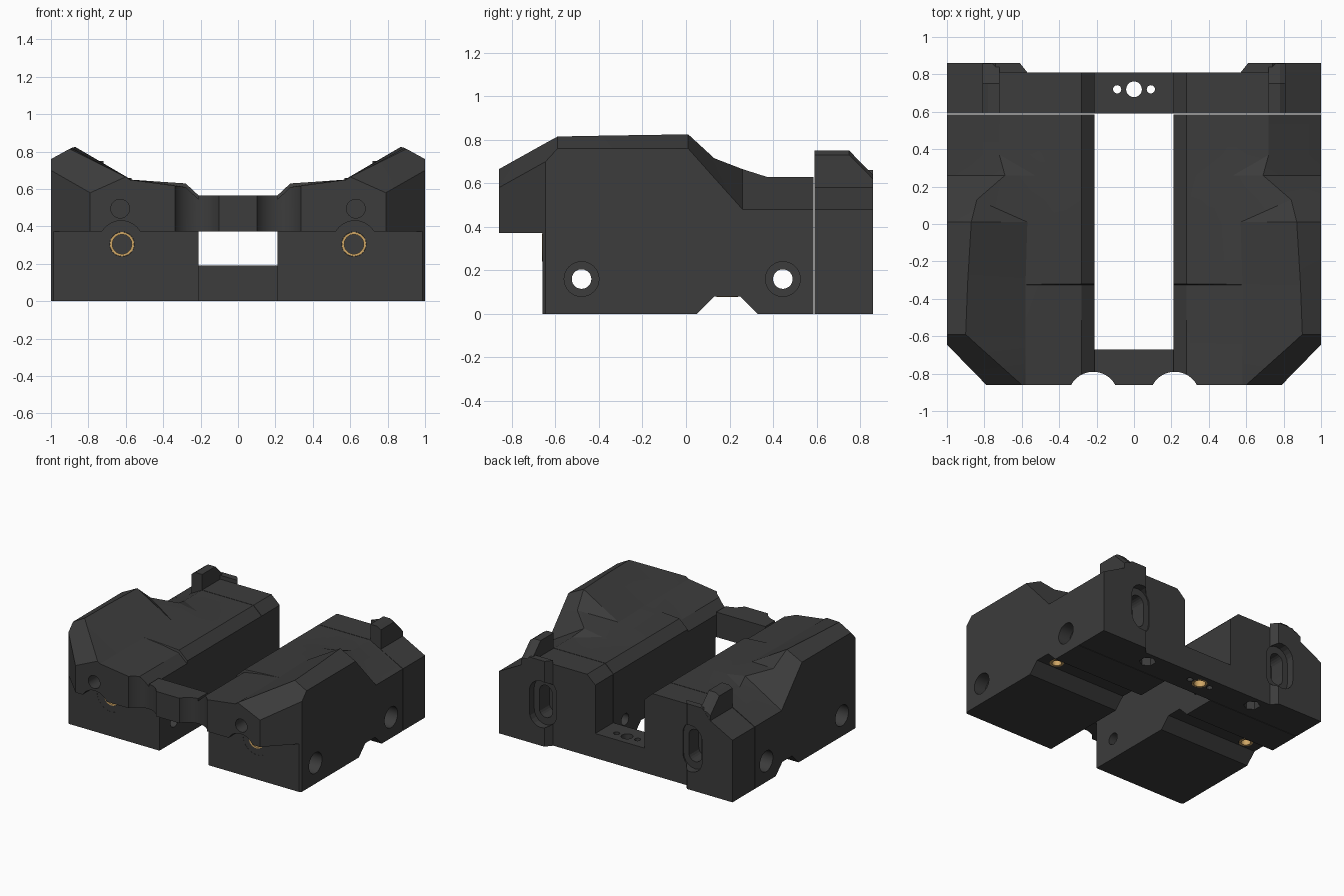
import bpy, bmesh, math
from mathutils import Matrix, Vector

if "Cube" in bpy.data.objects:
    bpy.data.objects.remove(bpy.data.objects["Cube"])


def material(name, rgb):
    m = bpy.data.materials.new(name)
    m.diffuse_color = (*rgb, 1)
    m.use_nodes = True
    m.node_tree.nodes["Principled BSDF"].inputs["Base Color"].default_value = m.diffuse_color
    return m


DARK = material("dark_grey", (0.045, 0.045, 0.045))
BRASS = material("brass", (0.62, 0.38, 0.13))


def finish(name, bm, mat=DARK):
    bmesh.ops.recalc_face_normals(bm, faces=bm.faces)
    me = bpy.data.meshes.new(name)
    bm.to_mesh(me)
    bm.free()
    ob = bpy.data.objects.new(name, me)
    bpy.context.collection.objects.link(ob)
    if mat:
        me.materials.append(mat)
    return ob


def loft(name, sections, tri=False):
    """Solid through closed rings of points."""
    bm = bmesh.new()
    rings = [[bm.verts.new(p) for p in s] for s in sections]
    n = len(rings[0])
    for a, b in zip(rings, rings[1:]):
        for i in range(n):
            j = (i + 1) % n
            bm.faces.new((a[i], a[j], b[j], b[i]))
    caps = [bm.faces.new(rings[0]), bm.faces.new(rings[-1])]
    if tri:
        bmesh.ops.triangulate(bm, faces=[f for f in bm.faces if f not in caps])
    return finish(name, bm)


def along_y(pts, y):
    return [(x, y, z) for x, z in pts]


def box(name, lo, hi):
    q = [(lo[0], lo[1]), (hi[0], lo[1]), (hi[0], hi[1]), (lo[0], hi[1])]
    return loft(name, [[(x, y, z) for x, y in q] for z in (lo[2], hi[2])])


def rod(name, start, axis, length, r, mat=DARK, n=32):
    bm = bmesh.new()
    d = Vector(axis).normalized()
    m = Matrix.Translation(Vector(start) + d * length / 2) @ d.to_track_quat('Z', 'Y').to_matrix().to_4x4()
    bmesh.ops.create_cone(bm, cap_ends=True, segments=n, radius1=r, radius2=r, depth=length, matrix=m)
    return finish(name, bm, mat)


def apply(ob):
    bpy.context.view_layer.update()
    dg = bpy.context.evaluated_depsgraph_get()
    me = bpy.data.meshes.new_from_object(ob.evaluated_get(dg))
    ob.modifiers.clear()
    ob.data = me


def cut(ob, cutter):
    cutter.hide_render = True
    m = ob.modifiers.new("cut", 'BOOLEAN')
    m.operation, m.solver, m.object = 'DIFFERENCE', 'EXACT', cutter
    apply(ob)
    bpy.data.objects.remove(cutter)


def mirror(ob):
    m = ob.modifiers.new("mirror", 'MIRROR')
    m.use_mirror_merge = False
    apply(ob)


def stadium(x, z, w, h, y0, y1, n=10):
    """Upright rounded slot along y."""
    r, pts = w / 2, []
    for k, s in ((0, 1), (1, -1)):
        for i in range(n + 1):
            a = math.pi * (k + i / n)
            pts.append((x + r * math.cos(a), z + s * (h / 2 - r) + r * math.sin(a)))
    return loft("slot", [along_y(pts, y0), along_y(pts, y1)])


def tube(name, start, axis, length, r, hole):
    ob = rod(name, start, axis, length, r, BRASS)
    d = Vector(axis)
    cut(ob, rod("bore", Vector(start) - d * 0.1, axis, length + 0.2, hole))
    return ob


# Side bodies: y, outer x, outer z, ridge, valley, ledge, chamfer height
stations = [
    (-.86, .79, .58, (.60, .665), (.58, .65), (.43, .63), .61),
    (-.645, 1, .70, (.84, .785), (.58, .65), (.43, .63), .61),
    (-.59, 1, .76, (.90, .815), (.58, .65), (.43, .63), .61),
    (-.325, 1, .76, (.89, .82), (.58, .65), (.43, .635), .61),
    (-.32, 1, .76, (.89, .82), (.58, .65), (.43, .64), .63),
    (.01, 1, .76, (.87, .825), (.57, .65), (.43, .64), .63),
    (.13, 1, .625, (.84, .715), (.56, .645), (.43, .64), .63),
    (.26, 1, .48, (.69, .665), (.53, .64), (.43, .635), .63),
    (.37, 1, .48, (.72, .63), (.50, .63), (.43, .63), .63),
    (.586, 1, .48, (.72, .63), (.50, .63), (.43, .63), .63)]
body = loft("side_bodies", [
    along_y([(.21, 0), (ox, 0), (ox, oz), ridge, valley, ledge, (.28, c), (.21, c - .065)], y)
    for y, ox, oz, ridge, valley, ledge, c in stations], tri=True)

# Undercut below the front overhang, and the cross notch underneath
cut(body, box("undercut", (.1, -1, -.1), (1.1, -.66, .372)))
notch = [(.03, -.02), (.05, 0), (.13, .08), (.25, .08), (.33, 0), (.35, -.02)]
cut(body, loft("notch", [[(x, y, z) for y, z in notch] for x in (.1, 1.1)]))

# Cross bolt holes with counterbores
for y in (-.48, .445):
    cut(body, rod("bolt_hole", (.1, y, .16), (1, 0, 0), 1, .045))
    cut(body, rod("counterbore", (.9, y, .16), (1, 0, 0), .2, .08))

# Front and underside holes, and the relief over the front inserts
cut(body, rod("relief", (.625, -1, .31), (0, 1, 0), .341, .12))
cut(body, rod("insert_hole", (.62, -.8, .305), (0, 1, 0), .35, .066))
cut(body, rod("upper_hole", (.63, -.95, .495), (0, 1, 0), .3, .05))
cut(body, rod("under_hole", (.87, .19, -.05), (0, 0, 1), .3, .051))
cut(body, rod("scallop", (.218, -.924, .3), (0, 0, 1), .6, .134, n=48))
mirror(body)

# Front bridge with scalloped corners
bridge = box("front_bridge", (-.21, -.86, .372), (.21, -.67, .565))
for s in (-1, 1):
    cut(bridge, rod("scallop", (s * .218, -.924, .3), (0, 0, 1), .6, .134, n=48))

# Rear clamp: U-shaped plate
half = [(1, 0), (1, .48), (.81, .58), (.72, .63), (.28, .63), (.21, .565), (.21, .19)]
outline = half + [(-x, z) for x, z in reversed(half)]
clamp = loft("rear_clamp", [along_y(outline, .59), along_y(outline, .81)])
for x, r in ((0, .042), (-.09, .022), (.09, .022)):
    cut(clamp, rod("plate_hole", (x, .72, -.1), (0, 0, 1), .5, r))
cut(clamp, rod("insert_seat", (0, .72, -.1), (0, 0, 1), .17, .056))
for s in (-1, 1):
    cut(clamp, stadium(s * .64, .32, .20, .36, .80, .95))
    cut(clamp, stadium(s * .64, .32, .11, .25, .68, .95))
    # Nut pockets underneath
    cut(clamp, rod("nut_pocket", (s * .48, .72, -.05), (0, 0, 1), .13, .06, n=6))

# Raised pads on the rear face
pad = loft("rear_pads", [
    along_y([(x0, 0), (1, 0), (1, .48), (.81, .58), (.74, .66), (x0, .66)], y)
    for y, x0 in ((.81, .57), (.86, .61))])
cut(pad, stadium(.64, .32, .20, .36, .75, .95))
mirror(pad)

# Rear sights-like top lugs
lug = loft("rear_lugs", [
    along_y([(.72, .5), (.81, .5), (.81, t - .02), (.78, t), (.72, t)], y)
    for y, t in ((.59, .75), (.75, .75), (.859, .64))])
mirror(lug)

# Brass inserts
mirror(tube("front_inserts", (.62, -.662, .305), (0, 1, 0), .12, .065, .052))
mirror(tube("under_inserts", (.87, .19, .078), (0, 0, 1), .1, .05, .034))
tube("centre_insert", (0, .72, .0), (0, 0, 1), .07, .055, .042)

for ob in list(bpy.context.collection.objects):
    bpy.ops.object.select_all(action='DESELECT')
    ob.select_set(True)
    bpy.context.view_layer.objects.active = ob
    bpy.ops.object.shade_smooth_by_angle(angle=math.radians(15))
